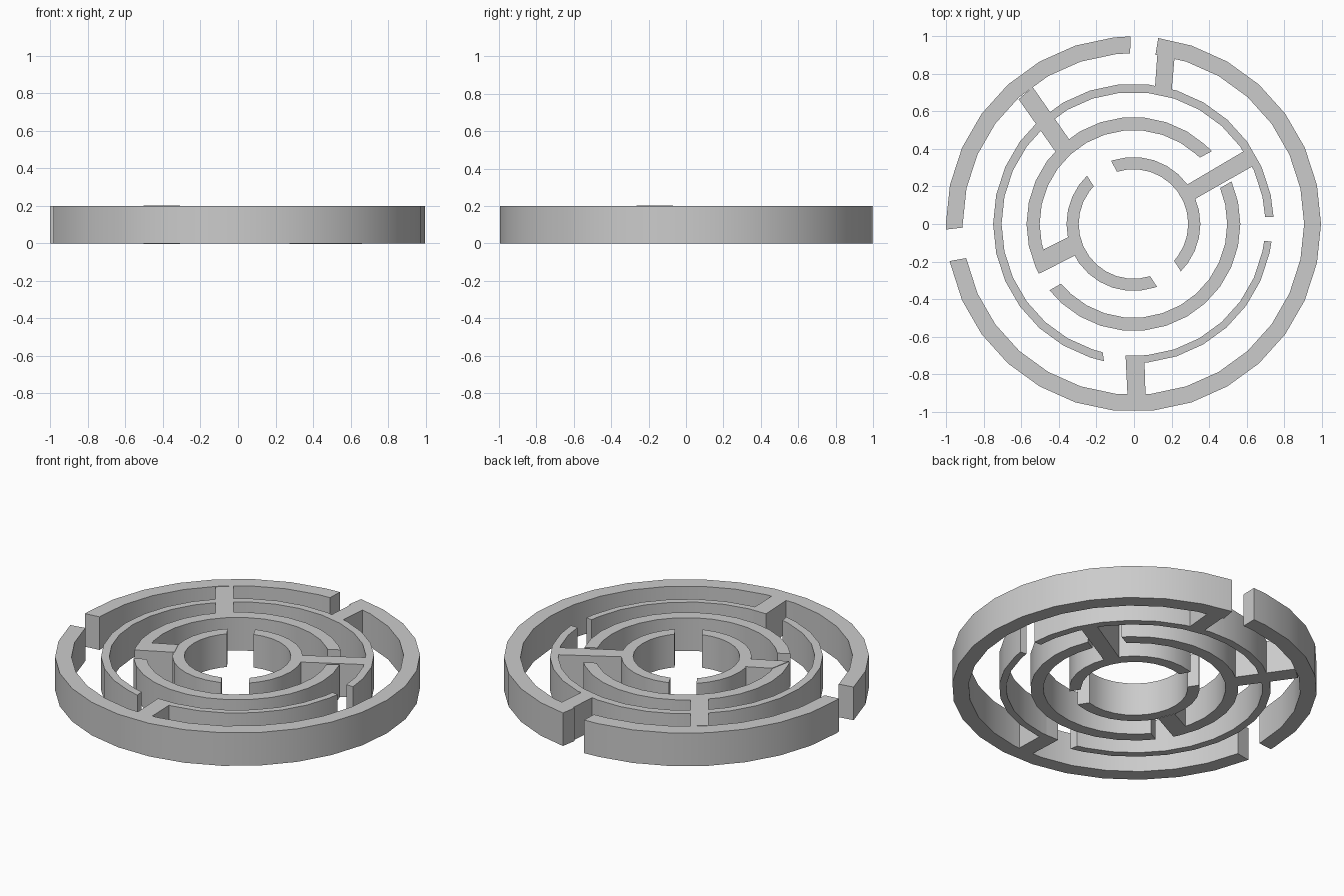
import bpy, bmesh, math

if "Cube" in bpy.data.objects:
    bpy.data.objects.remove(bpy.data.objects["Cube"])

HEIGHT = 0.2
STEP = 12  # degrees per facet of every ring


def prism(name, outline, z0=0.0, z1=HEIGHT, smooth=False):
    """Extrude a closed outline of (x, y) points."""
    bm = bmesh.new()
    face = bm.faces.new([bm.verts.new((x, y, z0)) for x, y in outline])
    ext = bmesh.ops.extrude_face_region(bm, geom=[face])
    bmesh.ops.translate(bm, vec=(0, 0, z1 - z0),
                        verts=[v for v in ext["geom"] if isinstance(v, bmesh.types.BMVert)])
    bmesh.ops.recalc_face_normals(bm, faces=bm.faces)
    mesh = bpy.data.meshes.new(name)
    bm.to_mesh(mesh)
    bm.free()
    obj = bpy.data.objects.new(name, mesh)
    bpy.context.collection.objects.link(obj)
    if smooth:
        bpy.ops.object.select_all(action="DESELECT")
        bpy.context.view_layer.objects.active = obj
        obj.select_set(True)
        bpy.ops.object.shade_smooth_by_angle(angle=math.radians(30))
    return obj


def arc_points(radius, a0, a1):
    inner = [a for a in range(-360, 721, STEP) if a0 + 0.8 < a < a1 - 0.8]
    return [(radius * math.cos(math.radians(a)) - 0.003, radius * math.sin(math.radians(a)))
            for a in [a0, *inner, a1]]


def wall(name, r_out, r_in, out_span, in_span):
    """Curved wall whose ends may be cut askew (separate outer and inner angles)."""
    prism(name, arc_points(r_out, *out_span) + arc_points(r_in, *in_span)[::-1], smooth=True)


# Concentric walls, outside to inside
wall("outer_wall_short", 1.0, 0.91, (90.9, 181.7), (91.1, 181.2))
wall("outer_wall_long", 1.0, 0.91, (-168.6, 82.4), (-168.5, 82.6))
wall("second_wall_long", 0.748, 0.703, (2.8, 257.9), (3.0, 256.5))
wall("second_wall_short", 0.742, 0.703, (267, 352.7), (267, 352.7))
wall("third_wall_upper", 0.57, 0.50, (42.9, 207.6), (45, 207.0))
wall("third_wall_lower", 0.57, 0.50, (218.3, 383.5), (219.5, 382.5))
wall("inner_wall_right", 0.357, 0.292, (-45, 109.4), (-42.1, 107.6))
wall("inner_wall_left", 0.357, 0.292, (133.9, 290.5), (136.4, 287.8))

# Straight walls joining neighbouring rings
prism("top_spoke", [(0.13, 0.98), (0.11, 0.705), (0.20, 0.705), (0.22, 0.93)])
prism("bottom_spoke", [(-0.045, -0.70), (0.055, -0.70), (0.062, -0.93), (-0.034, -0.93)])
prism("diagonal_spoke", [(-0.54, 0.73), (-0.345, 0.45), (-0.415, 0.38), (-0.615, 0.665)])
prism("right_spoke", [(0.275, 0.205), (0.585, 0.388), (0.662, 0.325), (0.32, 0.13)], z0=-0.002)
prism("left_spoke", [(-0.48, -0.135), (-0.35, -0.07), (-0.31, -0.165), (-0.505, -0.265)],
      z0=-0.002, z1=0.203)
